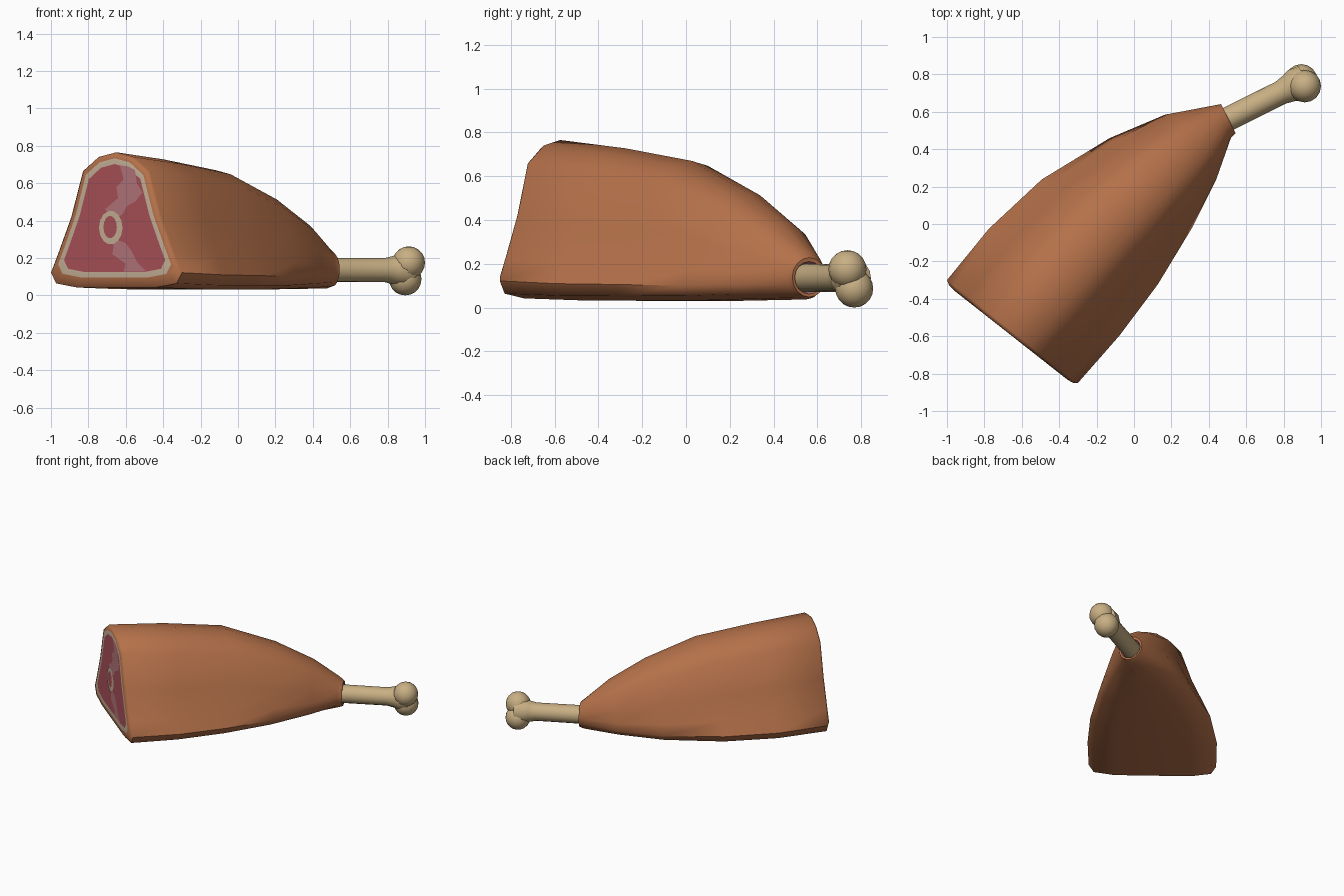
import bpy, bmesh, math
from mathutils import Vector

if "Cube" in bpy.data.objects:
    bpy.data.objects.remove(bpy.data.objects["Cube"])


def material(name, rgb):
    m = bpy.data.materials.new(name)
    m.diffuse_color = (*rgb, 1)
    m.use_nodes = True
    m.node_tree.nodes["Principled BSDF"].inputs["Base Color"].default_value = m.diffuse_color
    return m


SKIN = material("roasted skin", (0.46, 0.165, 0.068))
BONE = material("bone tan", (0.58, 0.43, 0.23))
FAT = material("cream fat", (0.58, 0.45, 0.32))
MEAT = material("red meat", (0.42, 0.088, 0.105))
MARBLE = material("pink marbling", (0.48, 0.19, 0.205))


def finish(bm, name, mats, angle=50, recalc=True):
    if recalc:
        bmesh.ops.recalc_face_normals(bm, faces=bm.faces[:])
    me = bpy.data.meshes.new(name)
    bm.to_mesh(me)
    bm.free()
    for m in mats:
        me.materials.append(m)
    ob = bpy.data.objects.new(name, me)
    bpy.context.collection.objects.link(ob)
    bpy.ops.object.select_all(action='DESELECT')
    ob.select_set(True)
    bpy.context.view_layer.objects.active = ob
    bpy.ops.object.shade_smooth_by_angle(angle=math.radians(angle))
    return ob


# Half cross-section of the ham, top to bottom (width, height)
HALF = [(0, 1), (.27, .965), (.51, .86), (.69, .52), (.89, .25),
        (1, .11), (.92, .03), (.6, 0), (0, 0)]


def outline(roundness):
    pts = []
    for k in range(16):
        u, v = HALF[k] if k <= 8 else HALF[16 - k]
        if k > 8:
            u = -u
        a = k * math.tau / 16
        pts.append((u + (math.sin(a) - u) * roundness,
                    v + ((1 + math.cos(a)) / 2 - v) * roundness))
    w = max(u for u, v in pts)
    return [(u / w, v) for u, v in pts]


# Ham body: x, y, half width, turn, bottom, top, lean, roundness, material
SECTIONS = [
    (-.66, -.593, .344, -38.2, .125, .702, 0, 0, 1),
    (-.66, -.593, .384, -38.2, .096, .733, 0, 0, 0),
    (-.657, -.589, .422, -38.2, .062, .755, 0, 0, 0),
    (-.65, -.575, .445, -38.2, .042, .765, 0, 0, 0),
    (-.43, -.315, .451, -39.2, .033, .727, .05, 0, 0),
    (-.19, -.05, .418, -42, .03, .67, .10, .04, 0),
    (.08, .21, .326, -47.5, .03, .53, .09, .15, 0),
    (.295, .405, .22, -52, .034, .385, .06, .45, 0),
    (.475, .548, .097, -63.4, .037, .258, 0, 1, 0),
    (.505, .563, .087, -63.4, .048, .228, 0, 1, 0),
    (.504, .562, .073, -63.4, .062, .21, 0, 1, 0),
    (.48, .55, .066, -63.4, .07, .2, 0, 1, 0),
]
bm = bmesh.new()
rings = []
for x, y, w, turn, z0, z1, lean, rnd, _ in SECTIONS:
    c, s = math.cos(math.radians(turn)), math.sin(math.radians(turn))
    rings.append([bm.verts.new((x + c * u * w - s * lean * v,
                                y + s * u * w + c * lean * v,
                                z0 + (z1 - z0) * v)) for u, v in outline(rnd)])
for i, (a, b) in enumerate(zip(rings, rings[1:])):
    for k in range(16):
        f = bm.faces.new((a[k], a[k - 1], b[k - 1], b[k]))
        f.material_index = 1 if i == 0 else 3 if i == 10 else 0
bm.faces.new(rings[0]).material_index = 2
bm.faces.new(rings[-1]).material_index = 3
finish(bm, "ham_body", [SKIN, FAT, MEAT, MARBLE])

# Details on the cut face, given in front-view x, z
CUT = math.radians(-38.2)
OUT = Vector((math.sin(CUT), -math.cos(CUT), 0))


def plate(name, pts, lift, mat):
    bm = bmesh.new()
    vs = []
    for x, z in pts:
        p = Vector((x, -.593 + (x + .66) * math.tan(CUT), z)) + OUT * lift
        vs.append(bm.verts.new(p))
    f = bm.faces.new(vs)
    f.normal_update()
    if f.normal.dot(OUT) < 0:
        f.normal_flip()
    finish(bm, name, [mat], recalc=False)


def oval(x, z, rx, rz, n=14):
    return [(x + rx * math.cos(i * math.tau / n),
             z + rz * math.sin(i * math.tau / n)) for i in range(n)]


plate("marbling_upper", [(-.63, .695), (-.61, .62), (-.65, .58), (-.64, .52),
                         (-.71, .46), (-.66, .41), (-.62, .43), (-.59, .48),
                         (-.55, .5), (-.51, .55), (-.54, .6), (-.55, .67),
                         (-.59, .69)], .002, MARBLE)
plate("marbling_lower", [(-.66, .3), (-.67, .22), (-.6, .17), (-.61, .127),
                         (-.49, .127), (-.54, .18), (-.57, .24),
                         (-.6, .28)], .002, MARBLE)
plate("cut_bone_ring", oval(-.678, .362, .063, .09), .004, FAT)
plate("cut_bone_center", oval(-.68, .365, .036, .06), .006, MEAT)

# Bone shaft with flared end
bm = bmesh.new()
along = Vector((.894, .447, 0))
side = Vector((.447, -.894, 0))
start = Vector((.47, .545, .135))
N = 16
loops = []
for d, r in [(0, .065), (.35, .064), (.40, .075), (.44, .09), (.50, .085)]:
    loops.append([bm.verts.new(start + along * d
                               + side * r * math.cos(i * math.tau / N)
                               + Vector((0, 0, r * math.sin(i * math.tau / N))))
                  for i in range(N)])
for a, b in zip(loops, loops[1:]):
    for i in range(N):
        bm.faces.new((a[i - 1], a[i], b[i], b[i - 1]))
bm.faces.new(loops[0])
bm.faces.new(loops[-1])
finish(bm, "bone_shaft", [BONE])

# Two knuckles at the bone end
for name, loc in [("bone_knuckle_upper", (.913, .737, .175)),
                  ("bone_knuckle_lower", (.894, .768, .087))]:
    bm = bmesh.new()
    bmesh.ops.create_uvsphere(bm, u_segments=16, v_segments=10, radius=.087)
    bmesh.ops.translate(bm, verts=bm.verts[:], vec=loc)
    finish(bm, name, [BONE])
